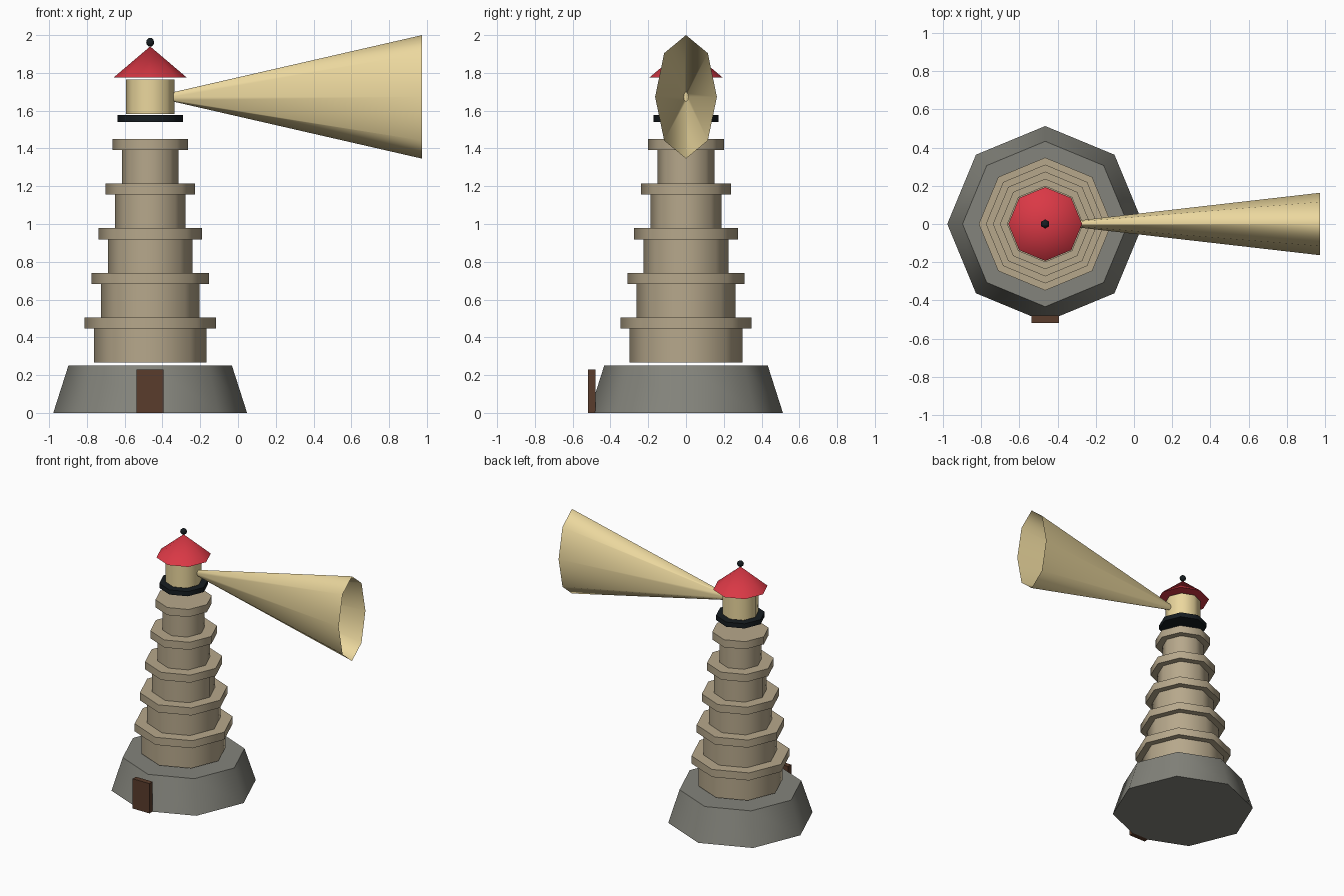
import bpy, math

if "Cube" in bpy.data.objects:
    bpy.data.objects.remove(bpy.data.objects["Cube"])

CX = -0.465  # tower axis


def colour(name, r, g, b):
    m = bpy.data.materials.new(name)
    m.diffuse_color = (r, g, b, 1)
    m.use_nodes = True
    m.node_tree.nodes["Principled BSDF"].inputs["Base Color"].default_value = m.diffuse_color
    return m


STONE = colour("stone", 0.23, 0.23, 0.20)
SAND = colour("sandstone", 0.47, 0.39, 0.26)
WOOD = colour("wood", 0.10, 0.045, 0.025)
BLACK = colour("black_iron", 0.008, 0.012, 0.015)
GLOW = colour("lamp_glow", 0.83, 0.68, 0.34)
RED = colour("red_roof", 0.70, 0.04, 0.06)


def finish(name, mat):
    ob = bpy.context.object
    ob.name = name
    ob.data.materials.append(mat)
    return ob


def drum(name, r1, r2, z1, z2, mat):
    """Eight-sided drum or cone on the tower axis, corners on the x and y axes."""
    bpy.ops.mesh.primitive_cone_add(vertices=8, radius1=r1, radius2=r2, depth=z2 - z1,
                                    location=(CX, 0, (z1 + z2) / 2))
    bpy.ops.object.shade_smooth_by_angle(angle=math.radians(50))
    return finish(name, mat)


# Rock base and door
drum("base", 0.513, 0.433, 0, 0.25, STONE)
bpy.ops.mesh.primitive_cube_add(size=1, location=(CX, -0.499, 0.115))
bpy.context.object.scale = (0.143, 0.04, 0.23)
finish("door", WOOD)

# Five stepped tiers, each with a ledge
for i in range(5):
    z = 0.268 + i * 0.2365
    r = 0.298 - i * 0.037
    drum(f"tier_{i + 1}", r, r, z, z + 0.178, SAND)
    drum(f"ledge_{i + 1}", r + 0.05, r + 0.05, z + 0.178, z + 0.2365, SAND)

# Gallery, lantern room, roof and finial
drum("gallery", 0.173, 0.173, 1.54, 1.576, BLACK)
drum("lantern_room", 0.128, 0.128, 1.582, 1.765, GLOW)
drum("roof", 0.193, 0, 1.776, 1.94, RED)
bpy.ops.mesh.primitive_uv_sphere_add(segments=6, ring_count=6, radius=0.024,
                                     location=(CX, 0, 1.962))
bpy.ops.object.shade_smooth()
finish("finial", BLACK)

# Light beam: open flattened cone widening towards +x
bpy.ops.mesh.primitive_cone_add(vertices=8, radius1=0.025, radius2=0.327, depth=1.317,
                                end_fill_type='NOTHING', location=(0.3165, 0, 1.673),
                                rotation=(0, math.pi / 2, 0))
bpy.context.object.scale = (1, 0.5, 1)
bpy.ops.object.shade_smooth_by_angle(angle=math.radians(50))
finish("light_beam", GLOW)
